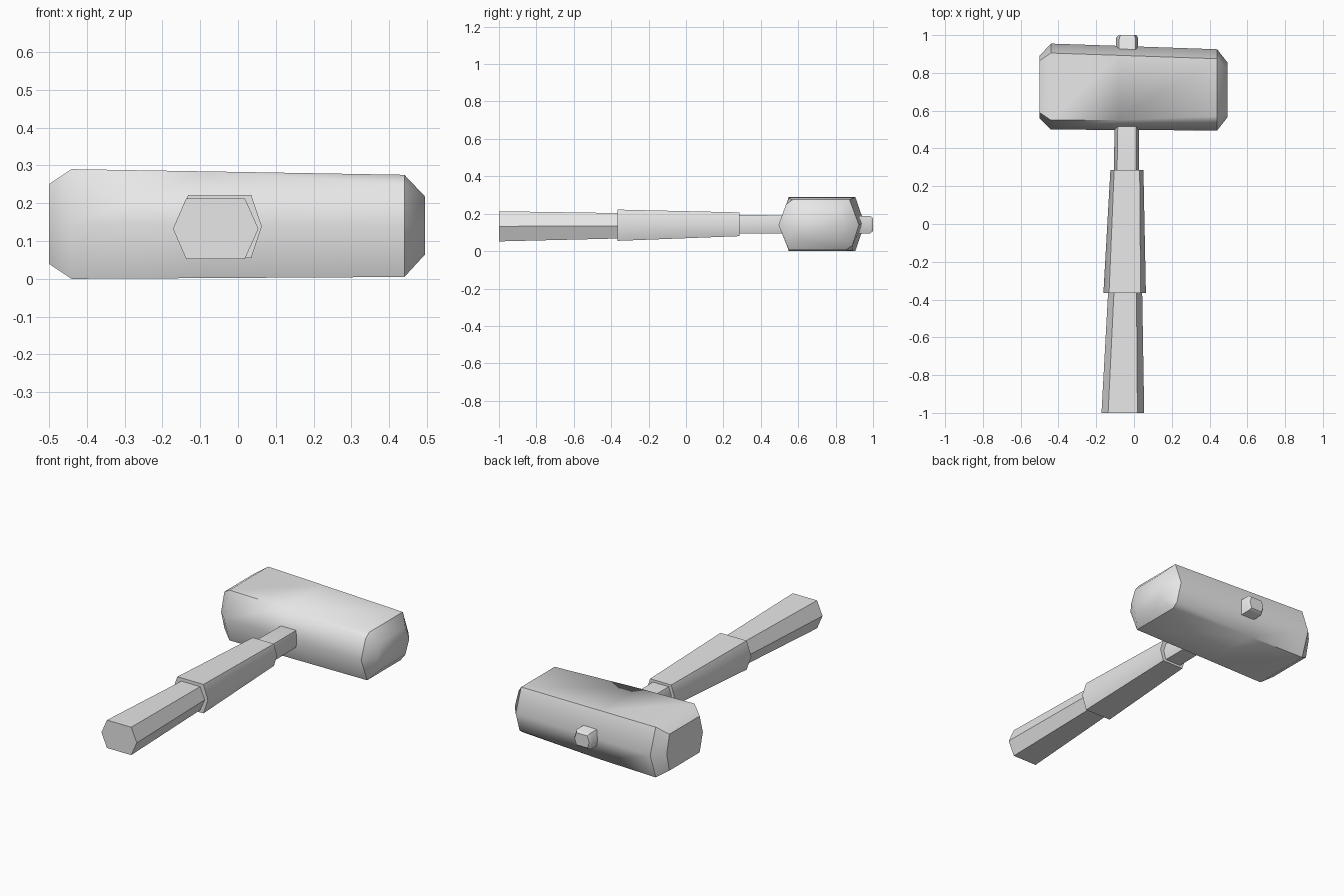
import bpy, bmesh, math

cube = bpy.data.objects.get("Cube")
if cube:
    bpy.data.objects.remove(cube, do_unlink=True)

# Single plain grey material
GREY = (0.8, 0.8, 0.8, 1.0)
mat = bpy.data.materials.new("plain_grey")
mat.use_nodes = True
mat.diffuse_color = GREY
mat.node_tree.nodes["Principled BSDF"].inputs["Base Color"].default_value = GREY


def section(lo, flat_lo, flat_hi, hi, z0, z1, cut=0):
    """Six-sided outline; cut shaves the upper-low and lower-high corners."""
    mid = (z0 + z1) / 2
    return [(lo, mid),
            (flat_lo - 0.6 * cut, z1 - cut), (flat_lo + 0.8 * cut, z1),
            (flat_hi, z1), (hi, mid),
            (flat_hi + 0.6 * cut, z0 + cut), (flat_hi - 0.8 * cut, z0),
            (flat_lo, z0)]


def loft(name, axis, stations):
    """Skin a row of sections placed along x or y."""
    bm = bmesh.new()
    rings = []
    for pos, *shape in stations:
        rings.append([bm.verts.new((pos, u, z) if axis == "x" else (u, pos, z))
                      for u, z in section(*shape)])
    for a, b in zip(rings, rings[1:]):
        n = len(a)
        for i in range(n):
            j = (i + 1) % n
            bm.faces.new((a[i], a[j], b[j], b[i]))
    bm.faces.new(rings[0])
    bm.faces.new(rings[-1])
    bmesh.ops.remove_doubles(bm, verts=bm.verts, dist=0.0005)
    bmesh.ops.recalc_face_normals(bm, faces=bm.faces)
    mesh = bpy.data.meshes.new(name)
    bm.to_mesh(mesh)
    bm.free()
    mesh.materials.append(mat)
    obj = bpy.data.objects.new(name, mesh)
    bpy.context.collection.objects.link(obj)
    bpy.ops.object.select_all(action="DESELECT")
    obj.select_set(True)
    bpy.context.view_layer.objects.active = obj
    bpy.ops.object.shade_smooth_by_angle(angle=math.radians(44))
    return obj


# Mallet head, slightly tapered with chamfered ends and two worn corners
loft("mallet_head", "x", [
    (-0.50, 0.56, 0.59, 0.865, 0.89, 0.04, 0.25),
    (-0.44, 0.50, 0.55, 0.905, 0.955, 0.0, 0.29),
    (-0.08, 0.498, 0.55, 0.893, 0.943, 0.002, 0.284),
    (0.44, 0.495, 0.55, 0.875, 0.925, 0.005, 0.275, 0.025),
    (0.495, 0.565, 0.60, 0.82, 0.855, 0.065, 0.217),
])

# Shaft passing through the head, with a chamfered tip at the back
loft("shaft", "y", [
    (0.26, -0.107, -0.09, 0.012, 0.027, 0.093, 0.193),
    (0.985, -0.095, -0.078, 0.008, 0.022, 0.095, 0.188),
    (1.0, -0.082, -0.07, 0.0, 0.012, 0.107, 0.177),
])

# Thick sleeve in the middle of the handle
loft("handle_sleeve", "y", [
    (-0.365, -0.162, -0.132, 0.035, 0.063, 0.055, 0.222),
    (0.285, -0.125, -0.105, 0.03, 0.05, 0.08, 0.207),
])

# Flared grip at the front
loft("handle_grip", "y", [
    (-1.0, -0.172, -0.137, 0.018, 0.054, 0.052, 0.213),
    (-0.34, -0.136, -0.105, 0.013, 0.043, 0.068, 0.203),
])
